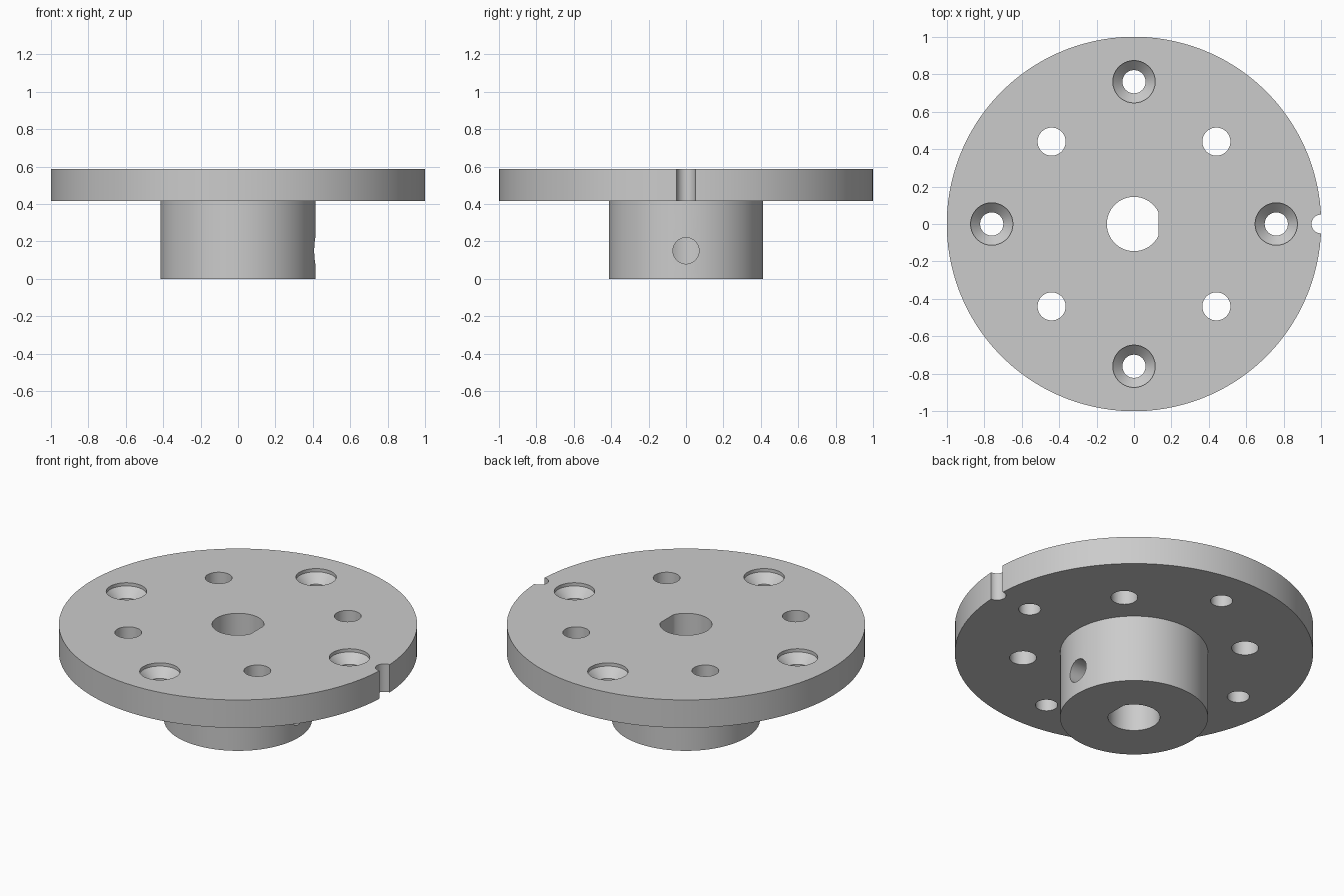
import bpy, math
from mathutils import Matrix

if "Cube" in bpy.data.objects:
    bpy.data.objects.remove(bpy.data.objects["Cube"])

steel = bpy.data.materials.new("light_grey_metal")
steel.diffuse_color = (0.6, 0.6, 0.6, 1)
steel.use_nodes = True
steel.node_tree.nodes["Principled BSDF"].inputs["Base Color"].default_value = steel.diffuse_color


def lathe(name, profile, x=0.0, y=0.0, n=64):
    """Closed solid from (radius, z) rings, bottom to top, standing at x, y."""
    verts, faces = [], []
    for r, z in profile:
        for i in range(n):
            a = 2 * math.pi * (i + 0.5) / n
            verts.append((x + r * math.cos(a), y + r * math.sin(a), z))
    for k in range(len(profile) - 1):
        for i in range(n):
            j = (i + 1) % n
            faces.append((k * n + i, k * n + j, (k + 1) * n + j, (k + 1) * n + i))
    top = (len(profile) - 1) * n
    faces += [tuple(reversed(range(n))), tuple(range(top, top + n))]
    me = bpy.data.meshes.new(name)
    me.from_pydata(verts, [], faces)
    ob = bpy.data.objects.new(name, me)
    bpy.context.collection.objects.link(ob)
    return ob


# Hub and round plate as one stepped solid
Z0, Z1 = 0.415, 0.587
body = lathe("flanged_hub", [(0.413, 0), (0.413, Z0), (1, Z0), (1, Z1)], n=128)
body.data.materials.append(steel)
cutters = []

# D-shaped shaft bore with its flat on +x
bore = lathe("bore_cutter", [(0.145, -0.1), (0.145, 0.8)])
for v in bore.data.vertices:
    v.co.x = min(v.co.x, 0.13)
cutters.append(bore)

# Four plain bolt holes on the diagonals
for sx in (-1, 1):
    for sy in (-1, 1):
        cutters.append(lathe("bolt_hole_cutter", [(0.075, 0.3), (0.075, 0.8)],
                             0.44 * sx, 0.44 * sy, 48))

# Four countersunk screw holes on the axes
sink = [(0.062, 0.3), (0.062, Z1 - 0.072), (0.113, Z1 - 0.02), (0.113, 0.8)]
for x, y in ((1, 0), (0, 1), (-1, 0), (0, -1)):
    cutters.append(lathe("countersink_cutter", sink, 0.76 * x, 0.76 * y, 48))

# Index notch in the rim
cutters.append(lathe("notch_cutter", [(0.05, 0.3), (0.05, 0.8)], 0.998, 0, 48))

# Sideways set screw hole from the bore out to +x
screw = lathe("set_screw_cutter", [(0.07, 0.05), (0.07, 0.6)], n=48)
screw.data.transform(Matrix.Translation((0, 0, 0.15)) @ Matrix.Rotation(math.pi / 2, 4, 'Y'))
cutters.append(screw)

# Cut everything, then bake the result and drop the cutters
for c in cutters:
    c.hide_render = True
    m = body.modifiers.new(c.name, 'BOOLEAN')
    m.operation, m.solver, m.object = 'DIFFERENCE', 'EXACT', c
deps = bpy.context.evaluated_depsgraph_get()
mesh = bpy.data.meshes.new_from_object(body.evaluated_get(deps))
body.modifiers.clear()
body.data = mesh
mesh.materials.clear()
mesh.materials.append(steel)
for p in mesh.polygons:
    p.material_index = 0
for c in cutters:
    bpy.data.objects.remove(c)

# Smooth walls with crisp edges
bpy.context.view_layer.objects.active = body
body.select_set(True)
bpy.ops.object.shade_smooth_by_angle(angle=math.radians(25))
